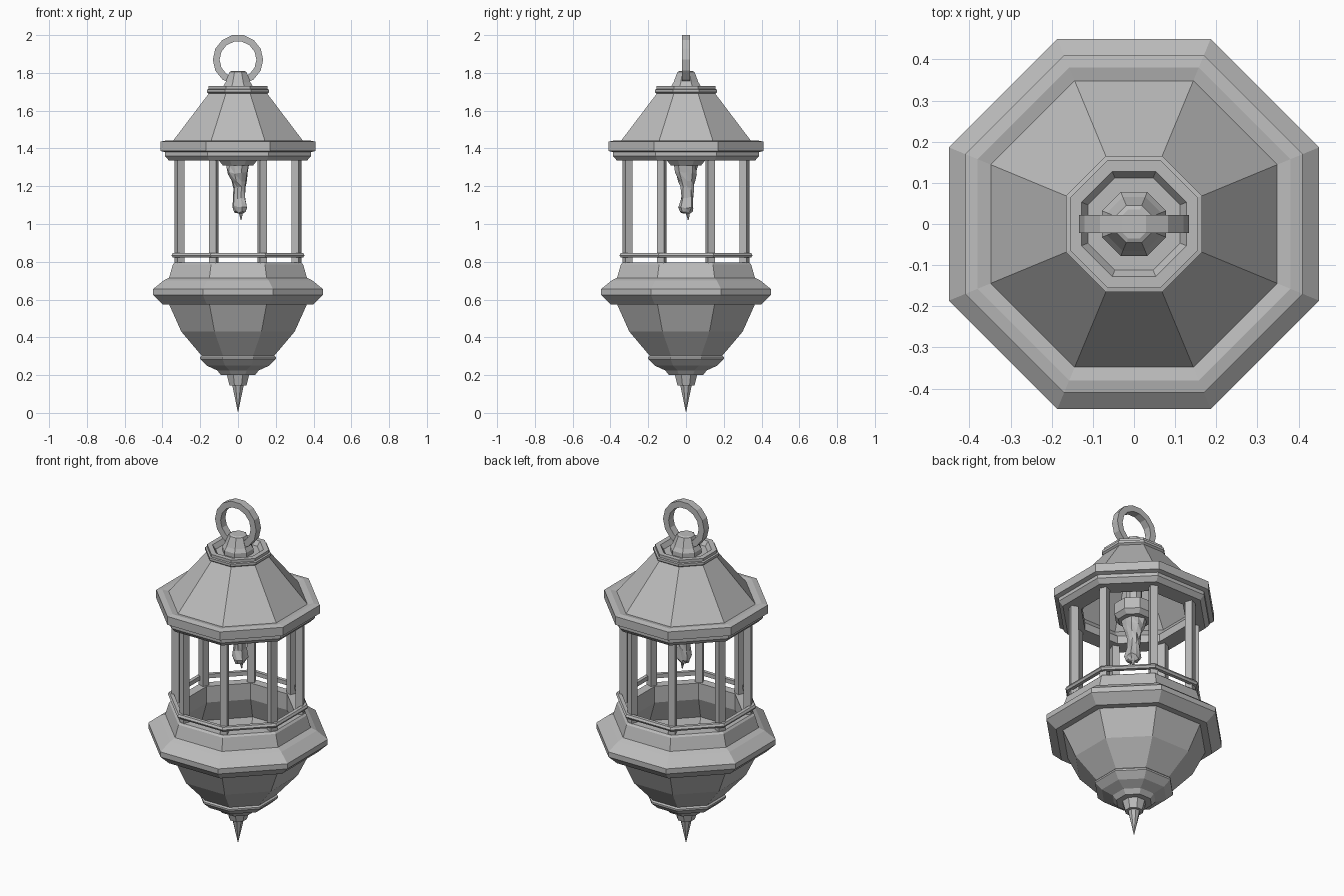
import bpy, bmesh, math, random
from mathutils import Matrix, Vector

if "Cube" in bpy.data.objects:
    bpy.data.objects.remove(bpy.data.objects["Cube"], do_unlink=True)

metal = bpy.data.materials.new("grey metal")
metal.use_nodes = True
GREY = (0.5, 0.5, 0.5, 1)
metal.diffuse_color = GREY
metal.node_tree.nodes["Principled BSDF"].inputs["Base Color"].default_value = GREY


def finish(name, bm):
    bmesh.ops.remove_doubles(bm, verts=bm.verts, dist=1e-5)
    bmesh.ops.recalc_face_normals(bm, faces=bm.faces)
    mesh = bpy.data.meshes.new(name)
    bm.to_mesh(mesh)
    bm.free()
    mesh.materials.append(metal)
    obj = bpy.data.objects.new(name, mesh)
    bpy.context.collection.objects.link(obj)
    return obj


def turn(name, profile, closed=False, sides=8):
    """Revolve (flat-to-centre distance, height) pairs; flats face the axes."""
    bm = bmesh.new()
    step = math.tau / sides
    rings = []
    for flat, z in profile:
        r = flat / math.cos(step / 2)
        rings.append([bm.verts.new((r * math.cos((i + .5) * step),
                                    r * math.sin((i + .5) * step), z))
                      for i in range(sides)])
    pairs = list(zip(rings, rings[1:]))
    if closed:
        pairs.append((rings[-1], rings[0]))
    for low, high in pairs:
        for i in range(sides):
            j = (i + 1) % sides
            bm.faces.new((low[i], low[j], high[j], high[i]))
    return finish(name, bm)


# Bottom spike and stepped collar
turn("bottom_spike", [(0, 0), (.03, .145), (.045, .145), (.06, .205), (0, .205)])
turn("bottom_collar", [(0, .2), (.09, .2), (.11, .225), (.165, .25), (.2, .285),
                       (.2, .295), (.185, .31), (0, .31)])

# Hollow bowl with a wide moulded lip
turn("bowl", [(0, .3), (.19, .3), (.3, .43), (.365, .575), (.4, .575),
              (.45, .625), (.45, .655), (.395, .7), (.365, .715), (.345, .785),
              (.335, .795), (.285, .795), (.285, .7), (.33, .575), (.27, .44),
              (.17, .33), (0, .33)])

# Thin rail around the posts
turn("rail", [(.325, .822), (.345, .822), (.352, .834), (.345, .846),
              (.325, .846)], closed=True)

# Eight posts on the octagon corners
for i in range(8):
    angle = (i + .5) * math.tau / 8
    bm = bmesh.new()
    bmesh.ops.create_cube(bm, size=1, matrix=Matrix.Rotation(angle, 4, "Z")
                          @ Matrix.Translation((.336, 0, 1.065))
                          @ Matrix.Diagonal((.04, .04, .56, 1)))
    finish(f"post_{i + 1}", bm)

# Hollow roof with a thick eave
turn("roof", [(.27, 1.335), (.365, 1.335), (.387, 1.36), (.387, 1.38),
              (.41, 1.387), (.41, 1.436), (.38, 1.442), (.348, 1.435),
              (.155, 1.69), (0, 1.69), (0, 1.66), (.14, 1.66),
              (.31, 1.43), (.27, 1.38)], closed=True)
turn("roof_cap", [(0, 1.69), (.155, 1.69), (.165, 1.698), (.165, 1.712),
                  (.155, 1.714), (.155, 1.73), (.128, 1.73), (.112, 1.705),
                  (0, 1.705)])
turn("knob", [(0, 1.7), (.078, 1.7), (.078, 1.73), (.066, 1.75),
              (.045, 1.805), (.035, 1.81), (0, 1.81)])

# Hanging ring, a flat band
bpy_ring = turn("hanging_ring", [(.095, -.022), (.13, -.022), (.13, .022),
                                 (.095, .022)], closed=True, sides=14)
bpy_ring.data.transform(Matrix.Translation((0, 0, 1.87))
                        @ Matrix.Rotation(math.pi / 2, 4, "X")
                        @ Matrix.Rotation(math.pi / 14, 4, "Z"))

# Holder hanging from the inside of the roof
turn("flame_holder", [(0, 1.31), (.08, 1.31), (.1, 1.335), (.1, 1.4),
                      (.04, 1.43), (.04, 1.67), (0, 1.67)])

# Crumpled hanging flame: (height, centre x, centre y, radius)
random.seed(4)
bm = bmesh.new()
previous = None
rows = [(1.315, 0, 0, .062), (1.27, 0, 0, .054), (1.23, .005, .004, .042),
        (1.19, .007, .007, .034), (1.14, .006, .005, .034),
        (1.09, .008, .002, .042), (1.065, .01, .002, .032),
        (1.055, .014, .01, .01), (1.02, .016, .012, .002)]
for z, cx, cy, radius in rows:
    ring = []
    for i in range(10):
        a = i * math.tau / 10
        r = radius * random.uniform(.85, 1.15)
        lift = random.uniform(-.008, .008) if radius > .03 else 0
        ring.append(bm.verts.new((cx + r * math.cos(a), cy + r * math.sin(a), z + lift)))
    if previous:
        for i in range(10):
            j = (i + 1) % 10
            bm.faces.new((previous[i], previous[j], ring[j]))
            bm.faces.new((previous[i], ring[j], ring[i]))
    else:
        bm.faces.new(ring)
    previous = ring
bm.faces.new(previous)
finish("flame", bm)
